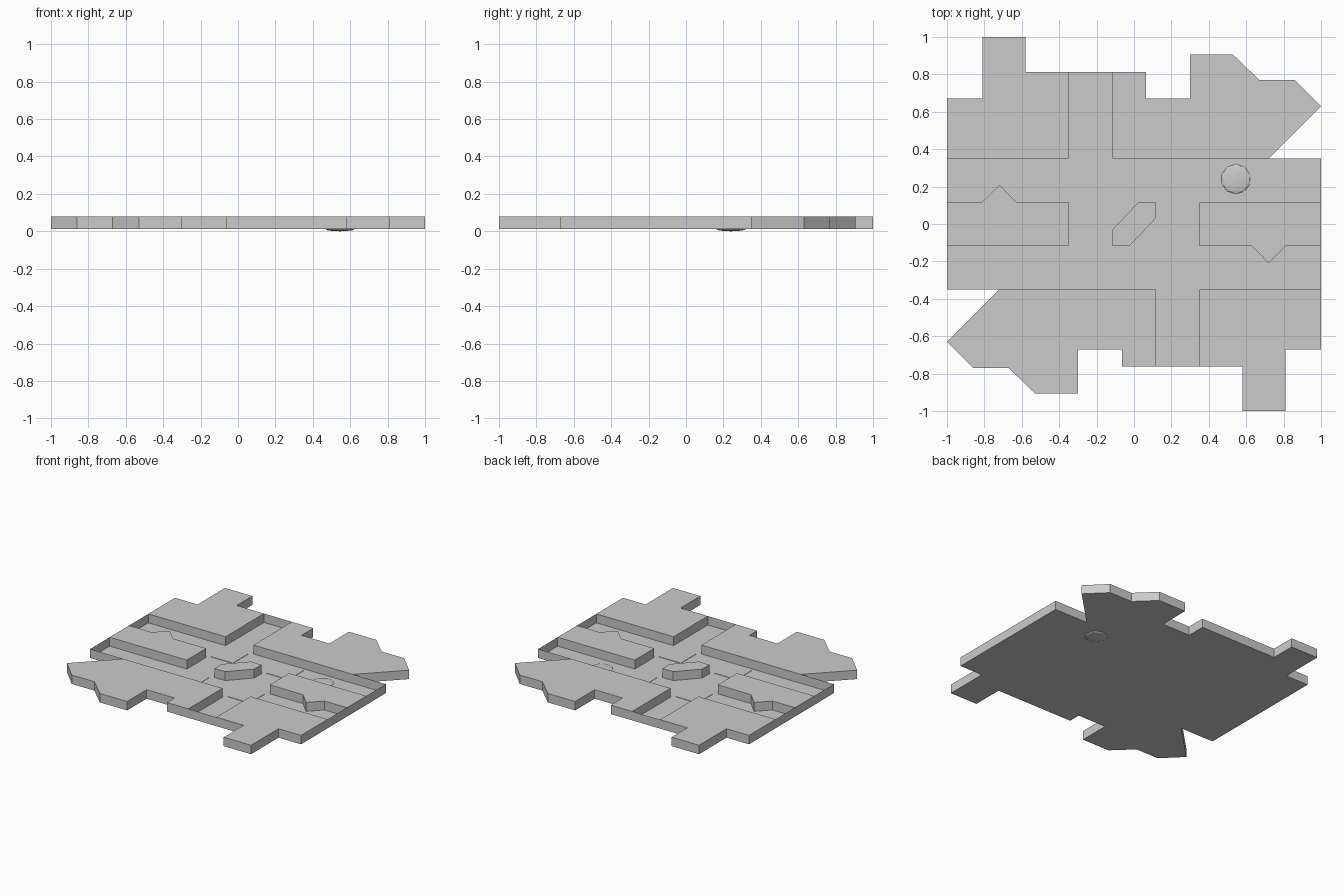
import bpy, bmesh
from mathutils import Matrix

old = bpy.data.objects.get("Cube")
if old:
    bpy.data.objects.remove(old, do_unlink=True)

FLOOR, TOP = 0.012, 0.08

grey = bpy.data.materials.new("plain_grey")
grey.use_nodes = True
grey.diffuse_color = (0.6, 0.6, 0.6, 1)
grey.node_tree.nodes["Principled BSDF"].inputs["Base Color"].default_value = (0.6, 0.6, 0.6, 1)


def finish(name, bm):
    mesh = bpy.data.meshes.new(name)
    bm.to_mesh(mesh)
    bm.free()
    obj = bpy.data.objects.new(name, mesh)
    bpy.context.scene.collection.objects.link(obj)
    mesh.materials.append(grey)
    return obj


def turn(points):
    """Half turn about the centre."""
    return [(-x, -y) for x, y in points]


def prism(name, points, low, high, cap_low=False, cap_high=True):
    """Counter-clockwise outline raised into walls, with optional caps."""
    bm = bmesh.new()
    a = [bm.verts.new((x, y, low)) for x, y in points]
    b = [bm.verts.new((x, y, high)) for x, y in points]
    n = len(points)
    for i in range(n):
        j = (i + 1) % n
        bm.faces.new((a[i], a[j], b[j], b[i]))
    if cap_low:
        bm.faces.new(a[::-1])
    if cap_high:
        bm.faces.new(b)
    return finish(name, bm)


def arrow(edge):
    """Back right edge: pointed end, then the square notch."""
    return [(0.72, 0.35), (1, 0.63), (0.86, 0.77), (0.67, 0.77), (0.53, 0.905),
            (0.30, 0.905), (0.30, 0.67), (0.065, 0.67), (0.065, edge)]


def tab(edge):
    """Back left edge: square tab and shoulder."""
    return [(-0.58, edge), (-0.58, 1), (-0.81, 1), (-0.81, 0.67), (-1, 0.67)]


def half(edge):
    return [(1, 0.35)] + arrow(edge) + tab(edge)


BACK, FRONT = 0.812, 0.762

# Tray: thin floor with an upright rim round the whole outline
prism("tray", half(BACK) + turn(half(FRONT)), FLOOR, TOP, cap_low=True, cap_high=False)

# Raised plates, one set at the back and one turned round at the front
for side, edge, flip in (("back", BACK, False), ("front", FRONT, True)):
    plates = {
        "arrow_plate": arrow(edge) + [(-0.115, edge), (-0.115, 0.35)],
        "tab_plate": [(-0.35, 0.35), (-0.35, edge)] + tab(edge) + [(-1, 0.35)],
        "side_plate": [(-1, -0.115), (-0.35, -0.115), (-0.35, 0.118), (-0.63, 0.118),
                       (-0.72, 0.21), (-0.81, 0.118), (-1, 0.118)],
    }
    for name, pts in plates.items():
        prism(side + "_" + name, turn(pts) if flip else pts, FLOOR, TOP)

# Slanted centre block
corner = [(0.115, 0.03), (0.115, 0.118), (0.025, 0.118)]
prism("centre_block", corner + turn(corner), FLOOR, TOP)

# Four thin square pads round the centre
for sx in (-1, 1):
    for sy in (-1, 1):
        cx, cy, r = sx * 0.234, sy * 0.233, 0.092
        pts = [(cx - r, cy - r), (cx + r, cy - r), (cx + r, cy + r), (cx - r, cy + r)]
        prism("floor_pad", pts, FLOOR, FLOOR + 0.003)

# Flattened lump that shows through the floor
bm = bmesh.new()
bmesh.ops.create_icosphere(bm, subdivisions=2, radius=1,
                           matrix=Matrix.Translation((0.545, 0.24, FLOOR))
                           @ Matrix.Diagonal((0.08, 0.08, FLOOR, 1)))
finish("floor_lump", bm)
